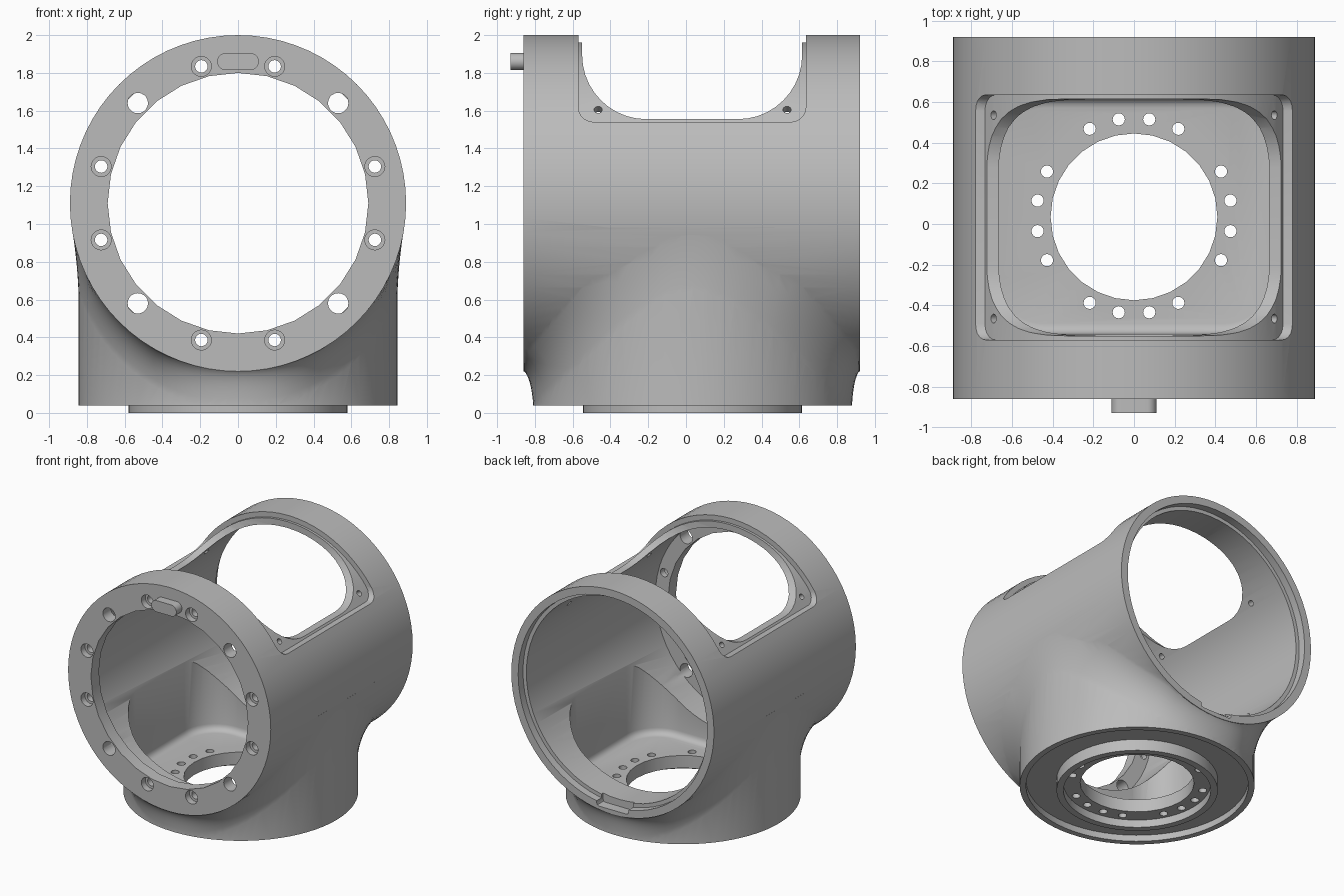
import bpy, bmesh, math
from math import sin, cos, sqrt, pi, radians
from mathutils import Matrix, Vector

if "Cube" in bpy.data.objects:
    bpy.data.objects.remove(bpy.data.objects["Cube"], do_unlink=True)

grey = bpy.data.materials.new("cast_grey")
grey.use_nodes = True
grey.diffuse_color = (0.5, 0.5, 0.5, 1)
bsdf = next(n for n in grey.node_tree.nodes if n.type == 'BSDF_PRINCIPLED')
bsdf.inputs["Base Color"].default_value = grey.diffuse_color

ZC = 1.11       # height of the main tube axis
R = 0.89        # main tube radius
YN = 0.035      # y of the neck axis
RN = 0.845      # neck radius


def finish(bm, name):
    bmesh.ops.recalc_face_normals(bm, faces=bm.faces)
    me = bpy.data.meshes.new(name)
    bm.to_mesh(me)
    bm.free()
    me.materials.append(grey)
    ob = bpy.data.objects.new(name, me)
    bpy.context.collection.objects.link(ob)
    return ob


def rod(name, a, b, r, sides=64):
    """Cylinder between two points."""
    a, b = Vector(a), Vector(b)
    turn = (b - a).to_track_quat('Z', 'Y').to_matrix().to_4x4()
    bm = bmesh.new()
    bmesh.ops.create_cone(bm, cap_ends=True, segments=sides, radius1=r, radius2=r,
                          depth=(b - a).length,
                          matrix=Matrix.Translation((a + b) / 2) @ turn)
    return finish(bm, name)


def prism(name, u0, u1, v0, v1, r, w0, w1, axis, steps=10, soft=0):
    """Rounded rectangle in the u,v plane, extruded from w0 to w1 along an axis."""
    place = {'X': lambda u, v, w: (w, u, v),
             'Y': lambda u, v, w: (u, w, v),
             'Z': lambda u, v, w: (u, v, w)}[axis]
    bm = bmesh.new()
    ring = []
    corners = [(u1 - r, v1 - r), (u0 + r, v1 - r), (u0 + r, v0 + r), (u1 - r, v0 + r)]
    for k, (cu, cv) in enumerate(corners):
        for i in range(steps + 1):
            t = (k + i / steps) * pi / 2
            ring.append(bm.verts.new(place(cu + r * cos(t), cv + r * sin(t), w0)))
    bmesh.ops.remove_doubles(bm, verts=bm.verts, dist=0.0005)
    base = bm.faces.new([v for v in ring if v.is_valid])
    rim = list(base.edges)
    out = bmesh.ops.extrude_face_region(bm, geom=[base], use_keep_orig=True)
    moved = [g for g in out['geom'] if isinstance(g, bmesh.types.BMVert)]
    bmesh.ops.translate(bm, verts=moved, vec=place(0, 0, w1 - w0))
    bmesh.ops.recalc_face_normals(bm, faces=bm.faces)
    if soft:
        bmesh.ops.bevel(bm, geom=rim, offset=soft, segments=4, profile=0.5, affect='EDGES')
    return finish(bm, name)


def combine(target, other, op='DIFFERENCE'):
    mod = target.modifiers.new("cut", 'BOOLEAN')
    mod.operation = op
    mod.solver = 'EXACT'
    mod.object = other
    bpy.context.view_layer.objects.active = target
    bpy.ops.object.modifier_apply(modifier=mod.name)
    bpy.data.objects.remove(other, do_unlink=True)


def fillet_ring(n=96, steps=8):
    """Blend where the neck runs into the tube, swept round the joint."""
    bm = bmesh.new()
    rings = []
    for i in range(n):
        t = 2 * pi * i / n
        c, s = cos(t), sin(t)
        height = lambda r: ZC - sqrt(max(R * R - (r * c) ** 2, 0))
        y_limit = 0.884 if s > 0 else 0.894
        top_r = min(0.88 / max(abs(c), 0.01), y_limit / max(abs(s), 0.01), RN + 0.15)
        z0 = height(RN)
        low = (RN - 0.001, max(0.045, z0 - 0.2))
        top = (top_r, height(top_r) + 0.004)
        mid = [0.6 * p + 0.2 * (a + b) for p, a, b in zip((RN, z0), low, top)]
        section = [(RN - 0.05, low[1])]
        for k in range(steps + 1):
            q = k / steps
            section.append(tuple((1 - q) ** 2 * a + 2 * q * (1 - q) * m + q * q * b
                                 for a, m, b in zip(low, mid, top)))
        section += [(top_r - 0.03, top[1] + 0.03), (RN - 0.05, z0 + 0.05)]
        rings.append([bm.verts.new((r * c, YN + r * s, z)) for r, z in section])
    m = len(rings[0])
    for i in range(n):
        a, b = rings[i], rings[(i + 1) % n]
        for k in range(m):
            bm.faces.new((a[k], b[k], b[(k + 1) % m], a[(k + 1) % m]))
    return finish(bm, "fillet")


# Outer body: horizontal tube, neck below and the blend between them
body = rod("housing_body", (0, -0.86, ZC), (0, 0.92, ZC), R, 72)
combine(body, rod("neck", (0, YN, 0.04), (0, YN, ZC), RN, 72), 'UNION')
combine(body, fillet_ring(), 'UNION')

# Tube bore, rear counterbore, front opening and rear notch
combine(body, rod("bore", (0, -0.76, ZC), (0, 1.1, ZC), 0.80))
combine(body, rod("rear_step", (0, 0.86, ZC), (0, 1.1, ZC), 0.83))
combine(body, rod("front_opening", (0, -1, ZC), (0, -0.7, ZC), 0.69, 28))
combine(body, prism("rear_notch", -0.14, 0.14, 0.255, 0.4, 0.02, 0.84, 1, 'Y', 2))

# Neck cavity with a soft floor edge
combine(body, prism("cavity", -0.715, 0.715, -0.54, 0.62, 0.27, 0.16, ZC, 'Z', soft=0.05))

# Underside recess, locating ring and centre hole
recess = rod("recess", (0, YN, -0.1), (0, YN, 0.09), 0.80)
combine(recess, rod("ring_core", (0, YN, -0.2), (0, YN, 0.2), 0.57), 'DIFFERENCE')
combine(body, recess)
combine(body, rod("boss", (0, YN, 0), (0, YN, 0.12), 0.58), 'UNION')
combine(body, rod("boss_recess", (0, YN, -0.1), (0, YN, 0.06), 0.53))
combine(body, rod("floor_hole", (0, YN, -0.1), (0, YN, 0.4), 0.41, 28))

# Top window: shallow cover seat, then the opening through the wall
seat = prism("seat", -0.57, 0.635, 1.54, 2.3, 0.08, -1.1, 1.1, 'X', 5)
combine(seat, rod("seat_core", (0, -1.2, ZC), (0, 1.2, ZC), 0.85, 72))
combine(body, seat)
combine(body, prism("window", -0.55, 0.615, 1.555, 2.6, 0.34, -1.1, 1.1, 'X'))

# Cover screw holes on the seat
for side in (-1, 1):
    for y in (-0.465, 0.535):
        d = Vector((side * 0.69, 0, 0.495)).normalized()
        hub = Vector((0, y, ZC))
        combine(body, rod("cover_hole", hub + d * 0.7, hub + d * 1.0, 0.022, 14))

# Front flange holes: plain on the diagonals, counterbored elsewhere
for k in range(12):
    t = radians(15 + 30 * k)
    x, z = 0.75 * cos(t), ZC + 0.75 * sin(t)
    plain = k % 3 == 1
    combine(body, rod("bolt_hole", (x, -1, z), (x, -0.7, z), 0.054 if plain else 0.033, 20))
    if not plain:
        combine(body, rod("bolt_seat", (x, -1, z), (x, -0.81, z), 0.053, 20))

# Floor holes: a circle of twenty without the diagonals
for k in range(20):
    if k % 5 != 2:
        t = radians(9 + 18 * k)
        x, y = 0.48 * cos(t), YN + 0.005 + 0.48 * sin(t)
        combine(body, rod("floor_bolt", (x, y, -0.1), (x, y, 0.3), 0.03, 16))

# Locating key on the front flange
key = prism("front_key", -0.11, 0.11, 1.815, 1.905, 0.0449, -0.93, -0.85, 'Y', 8)

for ob in (body, key):
    bpy.ops.object.select_all(action='DESELECT')
    ob.select_set(True)
    bpy.context.view_layer.objects.active = ob
    bpy.ops.object.shade_smooth_by_angle(angle=radians(30))
